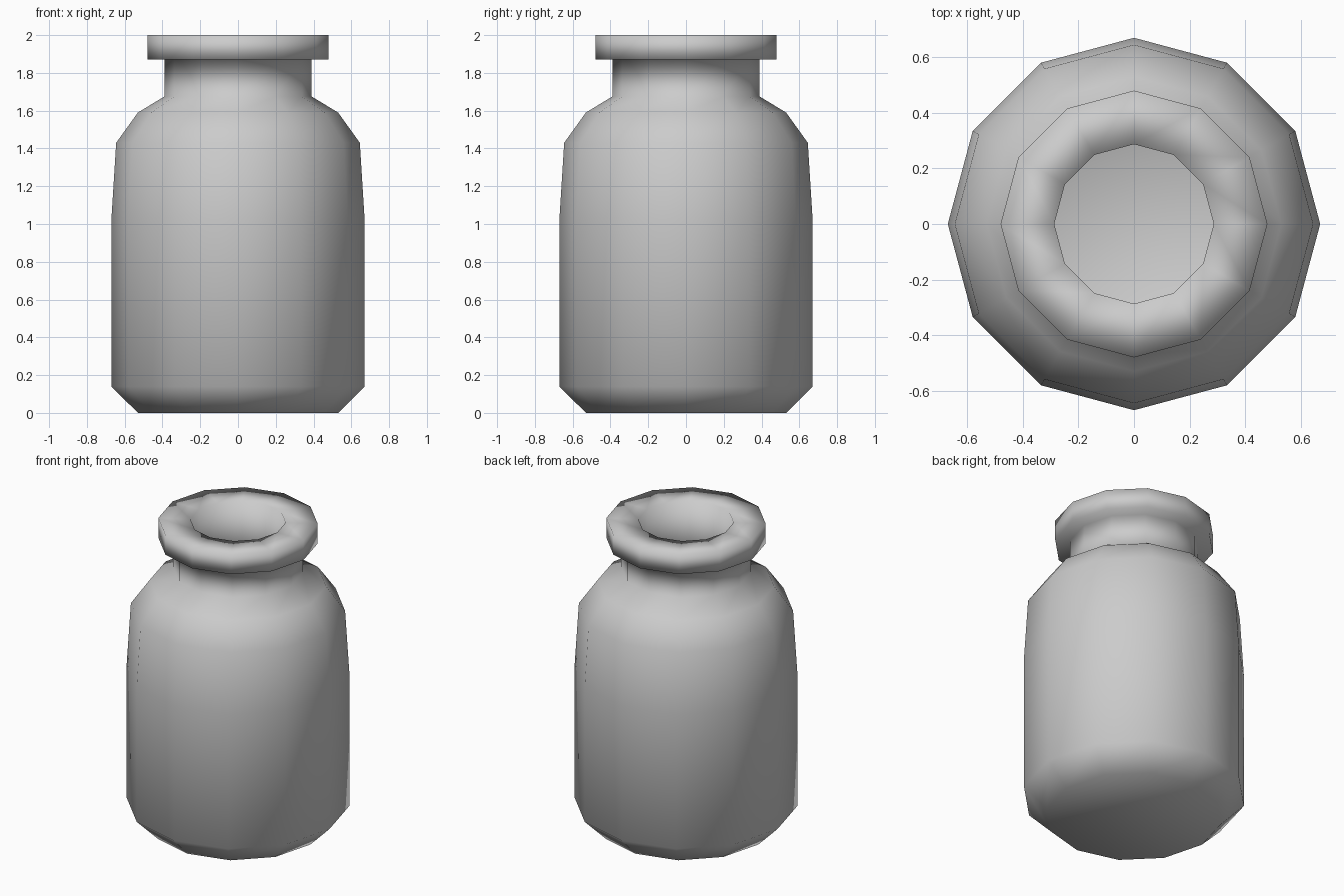
import bpy, bmesh, math

if "Cube" in bpy.data.objects:
    bpy.data.objects.remove(bpy.data.objects["Cube"])

SIDES = 12

# Outer skin from the base up to the rim, then the hollow inside down to its floor
profile = [(0.53, 0), (0.67, 0.14), (0.67, 1.03), (0.645, 1.43), (0.53, 1.59),
           (0.39, 1.675), (0.39, 1.87), (0.48, 1.87), (0.48, 2.0), (0.287, 2.0),
           (0.287, 1.62), (0.46, 1.51), (0.55, 1.39), (0.57, 1.03),
           (0.57, 0.18), (0.49, 0.10)]

bm = bmesh.new()
rings = []
for r, z in profile:
    rings.append([bm.verts.new((r * math.cos(i * math.tau / SIDES),
                                r * math.sin(i * math.tau / SIDES), z))
                  for i in range(SIDES)])
for a, b in zip(rings, rings[1:]):
    for i in range(SIDES):
        j = (i + 1) % SIDES
        bm.faces.new((a[i], a[j], b[j], b[i]))

# Underside and inner floor
bm.faces.new(rings[0][::-1])
bm.faces.new(rings[-1])
bmesh.ops.recalc_face_normals(bm, faces=bm.faces)
for f in bm.faces:
    f.smooth = True

mesh = bpy.data.meshes.new("jar")
bm.to_mesh(mesh)
bm.free()
jar = bpy.data.objects.new("jar", mesh)
bpy.context.collection.objects.link(jar)
